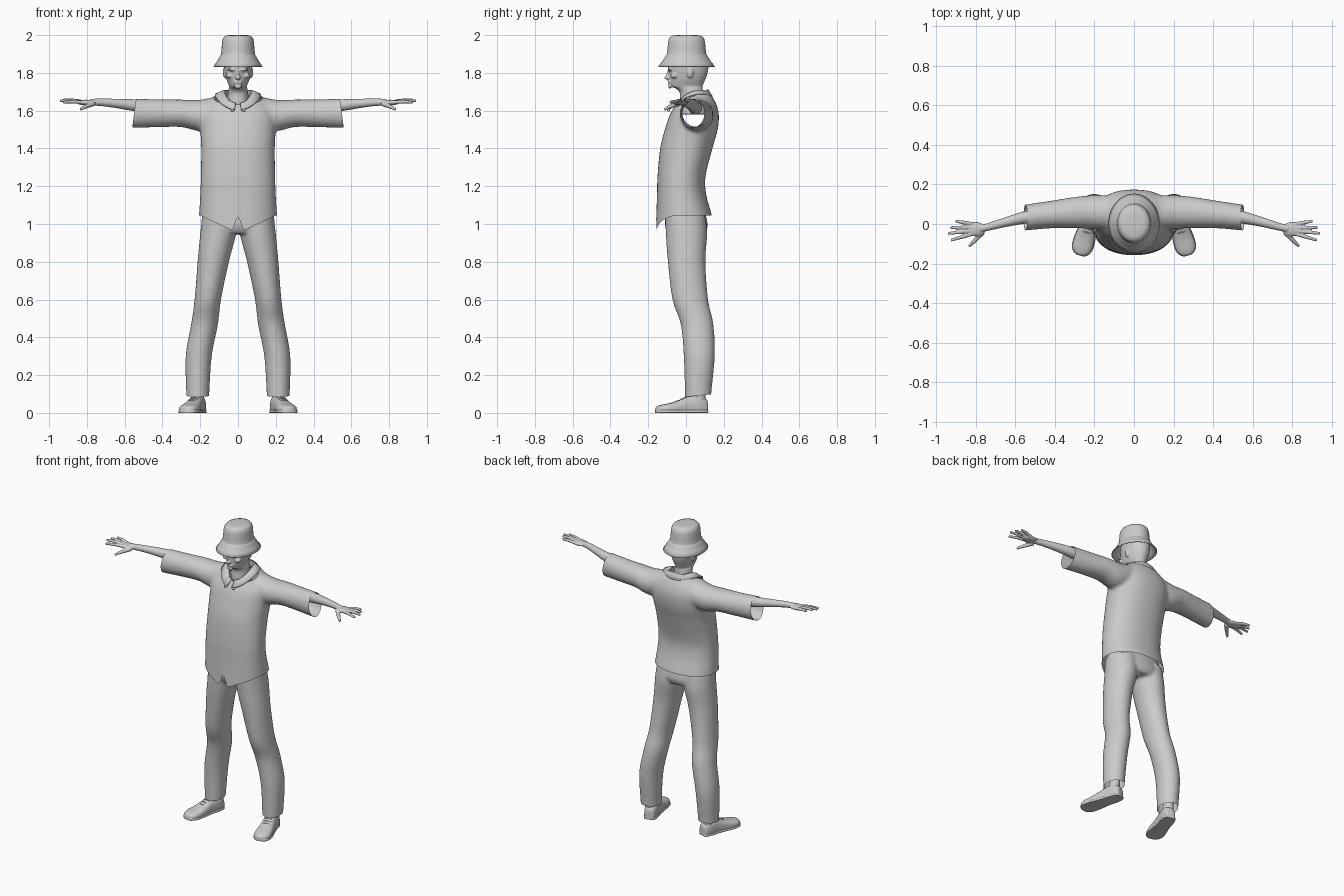
import bpy, bmesh, math
from mathutils import Vector as V, Matrix

if "Cube" in bpy.data.objects:
    bpy.data.objects.remove(bpy.data.objects["Cube"])


def dense(keys, n=5):
    """Catmull-Rom interpolation of tuples of numbers."""
    out = []
    for i in range(len(keys) - 1):
        a, b, c, d = (keys[max(i - 1, 0)], keys[i], keys[i + 1], keys[min(i + 2, len(keys) - 1)])
        for k in range(n):
            t = k / n
            out.append(tuple(q + .5 * t * (r - p + t * (2 * p - 5 * q + 4 * r - s + t * (3 * (q - r) + s - p)))
                             for p, q, r, s in zip(a, b, c, d)))
    return out + [tuple(keys[-1])]


def ring(c, u, v, n=32, e=1.0):
    pw = lambda k: math.copysign(abs(k) ** e, k)
    return [V(c) + V(u) * pw(math.cos(a)) + V(v) * pw(math.sin(a))
            for a in (2 * math.pi * i / n for i in range(n))]


def loft(bm, rings, caps=True):
    vs = [[bm.verts.new(p) for p in r] for r in rings]
    for a, b in zip(vs, vs[1:]):
        for i in range(len(a)):
            j = (i + 1) % len(a)
            bm.faces.new((a[i], a[j], b[j], b[i]))
    if caps:
        bm.faces.new(vs[0])
        bm.faces.new(vs[-1])


def column(bm, keys, sx=1, e=1.0):
    """Upright loft from (z, centre x, half width, front y, back y)."""
    loft(bm, [ring((cx * sx, (f + b) / 2, z), (rx, 0, 0), (0, (b - f) / 2, 0), 40, e)
              for z, cx, rx, f, b in dense(keys)])


def tube(bm, keys, n=14):
    """Round limb from (x, y, z, radius)."""
    k = dense(keys, 4)
    rings = []
    for i, p in enumerate(k):
        d = (V(k[min(i + 1, len(k) - 1)][:3]) - V(k[max(i - 1, 0)][:3])).normalized()
        u = d.cross(V((0, 0, 1))).normalized()
        rings.append(ring(p[:3], u * p[3], d.cross(u) * p[3], n))
    loft(bm, rings)


def blob(bm, c, s):
    bmesh.ops.create_uvsphere(bm, u_segments=20, v_segments=12, radius=1,
                              matrix=Matrix.Translation(c) @ Matrix.Diagonal((*s, 1)))


def make(name, bm, voxel=0, smooth=4, cuts=(), mirror=False, thick=0, warp=None):
    """Fuse overlapping parts, trim with planes, finish as an object."""
    bmesh.ops.recalc_face_normals(bm, faces=bm.faces)
    me = bpy.data.meshes.new(name)
    bm.to_mesh(me)
    ob = bpy.data.objects.new(name, me)
    bpy.context.collection.objects.link(ob)
    if voxel:
        m = ob.modifiers.new("fuse", 'REMESH')
        m.mode, m.voxel_size = 'VOXEL', voxel
        m = ob.modifiers.new("relax", 'SMOOTH')
        m.factor, m.iterations = .5, smooth
        b2 = bmesh.new()
        b2.from_object(ob, bpy.context.evaluated_depsgraph_get())
        for co, no in cuts:
            bmesh.ops.bisect_plane(b2, geom=b2.verts[:] + b2.edges[:] + b2.faces[:], dist=1e-5,
                                   plane_co=co, plane_no=no, clear_outer=True)
        if warp:
            for v in b2.verts:
                warp(v.co)
        ob.modifiers.clear()
        b2.to_mesh(me)
        b2.free()
    if thick:
        ob.modifiers.new("thickness", 'SOLIDIFY').thickness = thick
    if mirror:
        ob.modifiers.new("mirror", 'MIRROR')
    bm.free()
    bpy.ops.object.select_all(action='DESELECT')
    ob.select_set(True)
    bpy.context.view_layer.objects.active = ob
    bpy.ops.object.shade_smooth_by_angle(angle=math.radians(50))
    return ob


# Shirt: torso and wide sleeves, open at neck, cuffs and hem
def hem(co):
    if co.z < 1.25:
        x = abs(co.x)
        front = max(0, min(1, -co.y / .07))
        drop = max(0, 1 - (x - .03) / .17) if x > .03 else x / .03
        co.z += ((1.25 - co.z) / .21) ** 2 * (.005 - .08 * drop * front)


bm = bmesh.new()
column(bm, [(.9, 0, .215, -.165, .16), (1.04, 0, .207, -.158, .137), (1.15, 0, .2, -.154, .108),
            (1.25, 0, .197, -.151, .103), (1.4, 0, .195, -.137, .14), (1.5, 0, .2, -.112, .168),
            (1.58, 0, .2, -.085, .174), (1.64, 0, .165, -.05, .158), (1.7, 0, .1, -.02, .125),
            (1.76, 0, .08, 0, .1)], e=.9)
for s in (1, -1):
    loft(bm, [ring((s * x, y, z), (0, ry, 0), (0, 0, rz)) for x, y, z, ry, rz in dense(
        [(.08, .055, 1.6, .09, .085), (.2, .06, 1.575, .086, .083), (.3, .058, 1.586, .079, .073),
         (.42, .048, 1.586, .07, .074), (.54, .034, 1.586, .066, .077), (.62, .025, 1.586, .064, .077)])])
make("shirt", bm, .01, 8, [((s * .55, .035, 1.585), (s, 0, .13)) for s in (1, -1)] +
     [((0, 0, 1.04), (0, 0, -1)), ((0, .025, 1.67), (0, -.08, .17))], warp=hem)

# Collar: folded band with a gap at the front
bm = bmesh.new()
rows = []
for i in range(41):
    t = math.radians(-172 + 344 * i / 40)
    c, s = math.cos(t), math.sin(t)
    top = 1.703 + .03 * c - .033 * c * c
    rows.append([bm.verts.new(p) for p in (
        (.062 * s, .035 + .075 * c, top - .04), (.07 * s, .035 + .082 * c, top - .004),
        (.082 * s, .035 + .09 * c, top),
        (.122 * s, .035 + (.107 if c > 0 else .13) * c, 1.685 + .035 * c - .045 * c * c))])
for a, b in zip(rows, rows[1:]):
    for k in range(3):
        bm.faces.new((a[k], a[k + 1], b[k + 1], b[k]))
make("collar", bm, thick=.006)
bm = bmesh.new()
blob(bm, (.03, -.092, 1.602), (.009, .007, .007))
make("collar_button", bm, mirror=True)

# Trousers
bm = bmesh.new()
column(bm, [(1.15, 0, .17, -.1, .09), (1.05, 0, .188, -.11, .105), (.99, 0, .193, -.11, .115),
            (.95, 0, .175, -.09, .1)])
for s in (1, -1):
    column(bm, [(1.05, .1, .09, -.11, .1), (.95, .105, .095, -.107, .112), (.8, .131, .083, -.096, .103),
                (.6, .16, .07, -.072, .117), (.47, .177, .071, -.028, .145), (.3, .208, .069, -.012, .152),
                (.1, .213, .061, -.006, .134), (.02, .213, .06, -.005, .132)], s)
make("trousers", bm, .01, 5, [((0, 0, .085), (0, .1, -1)), ((0, 0, 1.1), (0, 0, 1))])

# Head and neck
bm = bmesh.new()
column(bm, [(1.58, 0, .065, -.03, .11), (1.64, 0, .058, -.035, .1), (1.69, 0, .054, -.032, .09),
            (1.715, 0, .05, -.05, .088), (1.73, 0, .047, -.082, .088), (1.76, 0, .059, -.088, .1),
            (1.79, 0, .067, -.09, .112), (1.82, 0, .072, -.094, .118), (1.86, 0, .076, -.098, .118),
            (1.9, 0, .072, -.085, .105), (1.94, 0, .045, -.05, .07)])
blob(bm, (0, -.093, 1.785), (.008, .012, .028))
blob(bm, (0, -.098, 1.774), (.015, .017, .01))
blob(bm, (0, -.086, 1.728), (.02, .008, .012))
for z in (1.747, 1.755):
    blob(bm, (0, -.088, z), (.023, .009, .005))
for s in (1, -1):
    blob(bm, (s * .03, -.085, 1.817), (.025, .014, .007))
    blob(bm, (s * .045, -.062, 1.785), (.018, .02, .014))
    blob(bm, (s * .07, .022, 1.802), (.011, .017, .03))
make("head", bm, .0045, 2)

# Bucket hat
bm = bmesh.new()
loft(bm, [ring((0, .003, z), (r, 0, 0), (0, r * 1.16, 0), 48) for r, z in
          [(.13, 1.834), (.115, 1.855), (.1, 1.88), (.094, 1.893), (.0915, 1.895), (.09, 1.9),
           (.087, 1.93), (.084, 1.965), (.08, 1.982), (.072, 1.993), (.058, 1.999), (.03, 2), (.004, 2)]], False)
bmesh.ops.holes_fill(bm, edges=[e for e in bm.edges if e.is_boundary and e.verts[0].co.z > 1.99])
make("bucket_hat", bm, thick=.006)

# Bare forearm, palm and fingers
bm = bmesh.new()
tube(bm, [(.4, .05, 1.615, .037), (.54, .035, 1.628, .032), (.64, .012, 1.638, .025),
          (.72, -.01, 1.644, .02), (.78, -.025, 1.645, .018)], 20)
blob(bm, (.803, -.026, 1.643), (.052, .037, .015))
for base, tip in [((.82, .0, 1.645), (.905, .015, 1.655)), ((.83, -.018, 1.646), (.928, -.018, 1.657)),
                  ((.83, -.035, 1.646), (.942, -.048, 1.653)), ((.82, -.05, 1.643), (.926, -.082, 1.644))]:
    mid = (V(base) + V(tip)) / 2 + V((0, 0, .004))
    tube(bm, [(*base, .0105), (*mid, .0095), (*tip, .007)])
tube(bm, [(.765, -.04, 1.637, .014), (.805, -.083, 1.622, .011), (.835, -.113, 1.606, .007)])
make("arm", bm, .004, 2, mirror=True)

# Shoes: turned-out uppers, flat soles, tongue and ankles
turn = Matrix.Translation((.198, .112, 0)) @ Matrix.Rotation(math.radians(15.5), 4, 'Z')
shape = [(0, .018, .05), (.008, .032, .075), (.05, .041, .096), (.1, .041, .09), (.15, .046, .07),
         (.2, .052, .053), (.245, .05, .044), (.272, .034, .036), (.282, .014, .026)]


def shoe(name, grow, height):
    bm = bmesh.new()
    rings = []
    for s, w, h in dense(shape, 3):
        h = height or h
        rings.append([turn @ V((p.x, -s, max(0, p.z))) for p in
                      ring((0, 0, h * .35), (w + grow, 0, 0), (0, 0, h * .65), 28, .75 if not height else .5)])
    loft(bm, rings)
    bmesh.ops.remove_doubles(bm, verts=bm.verts, dist=1e-5)
    return make(name, bm, mirror=True)


shoe("shoe_upper", 0, 0)
shoe("shoe_sole", .003, .018)
bm = bmesh.new()
for i in range(4):
    s, h = .1 + .02 * i, .092 - .0085 * i
    tube(bm, [(*(turn @ V((x, -s, h - 9 * x * x))), .003) for x in (-.022, 0, .022)], 8)
make("shoe_lace", bm, mirror=True)
bm = bmesh.new()
column(bm, [(.05, .213, .034, .03, .105), (.11, .213, .032, .035, .105), (.2, .21, .036, .035, .115)])
make("ankle", bm, mirror=True)
